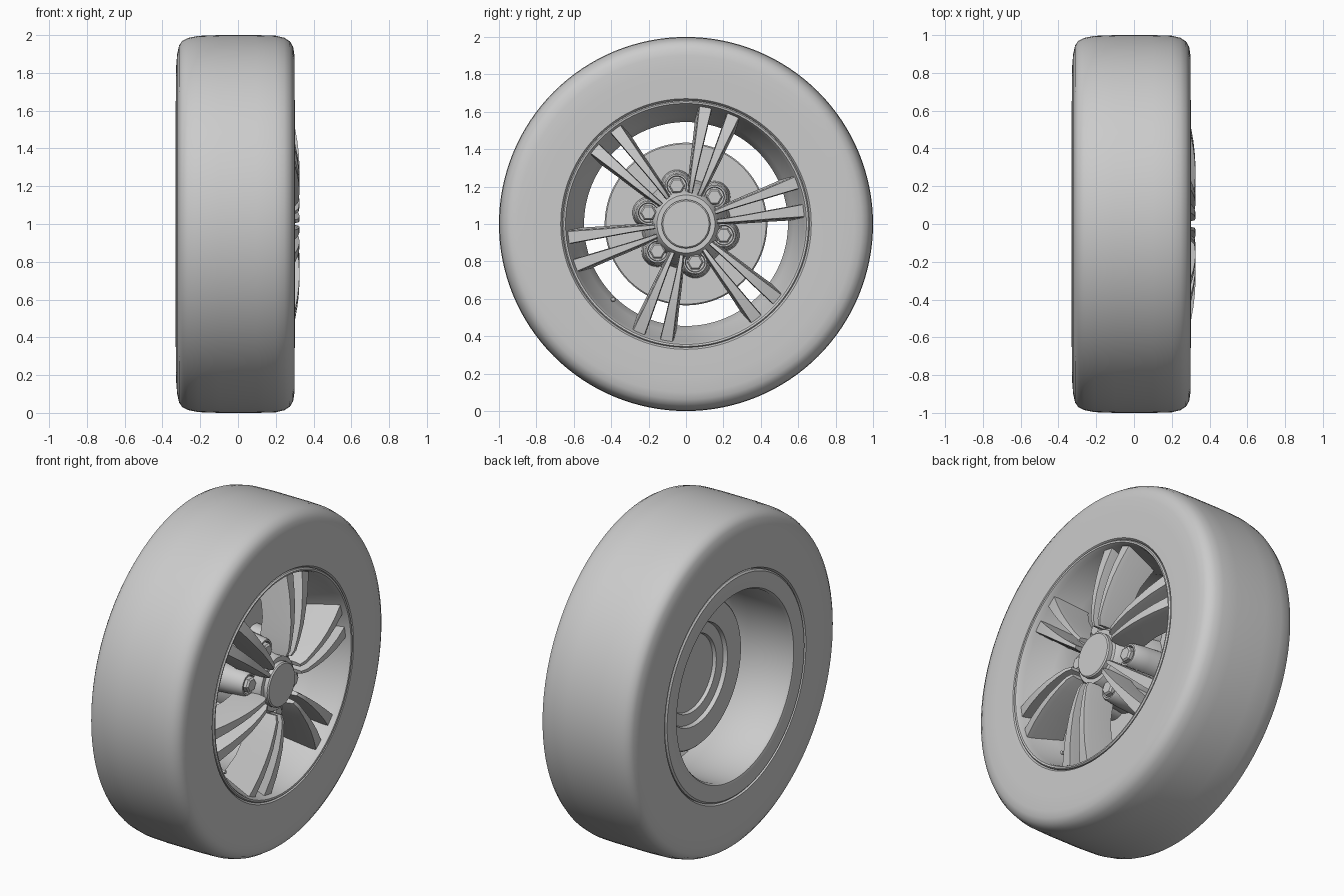
import bpy, bmesh, math
from math import sin, cos, pi, radians

CZ = 1.0                      # wheel axle runs along x at this height
SPOKE0 = radians(13.5)        # angle of first spoke pair


def finish(name, bm, angle=35):
    bmesh.ops.recalc_face_normals(bm, faces=bm.faces)
    me = bpy.data.meshes.new(name)
    bm.to_mesh(me)
    bm.free()
    ob = bpy.data.objects.new(name, me)
    bpy.context.collection.objects.link(ob)
    bpy.ops.object.select_all(action='DESELECT')
    ob.select_set(True)
    bpy.context.view_layer.objects.active = ob
    bpy.ops.object.shade_smooth_by_angle(angle=radians(angle))
    return ob


def lathe(name, profile, n=96, y=0.0, z=0.0, closed=False, angle=35, turn=0.0):
    """Spin (x, radius) points about an axle parallel to x."""
    bm = bmesh.new()
    rings = []
    for x, r in profile:
        if r == 0:
            rings.append([bm.verts.new((x, y, CZ + z))] * n)
        else:
            rings.append([bm.verts.new((x, y + r * cos(turn + 2 * pi * i / n),
                                        CZ + z + r * sin(turn + 2 * pi * i / n)))
                          for i in range(n)])
    if closed:
        rings.append(rings[0])
    for a, b in zip(rings, rings[1:]):
        for i in range(n):
            j = (i + 1) % n
            bm.faces.new(list(dict.fromkeys((a[i], a[j], b[j], b[i]))))
    return finish(name, bm, angle)


def spoke(name, ang, side):
    """Loft a tapered bar outwards; rows: radius, offset, front/back x, front/back half width."""
    rows = [(0.165, 0.024, 0.305, 0.13, 0.008, 0.018),
            (0.20, 0.029, 0.321, 0.13, 0.010, 0.022),
            (0.27, 0.038, 0.325, 0.14, 0.013, 0.026),
            (0.35, 0.047, 0.324, 0.145, 0.017, 0.031),
            (0.43, 0.055, 0.315, 0.13, 0.021, 0.036),
            (0.52, 0.065, 0.299, 0.09, 0.026, 0.042),
            (0.638, 0.078, 0.268, 0.03, 0.033, 0.050)]
    bm = bmesh.new()
    prev = None
    for r, o, xf, xb, wf, wb in rows:
        # the slot side stays steep, the outer side flares towards the back
        section = [(xf, o - wf), (xf, o + wf), (xf - 0.03, o + wf + 0.006),
                   (xb, o + wb), (xb, o - wf - 0.004), (xf - 0.03, o - wf - 0.003)]
        ring = []
        for x, t in section:
            t *= side
            ring.append(bm.verts.new((x, r * cos(ang) - t * sin(ang),
                                      CZ + r * sin(ang) + t * cos(ang))))
        if prev:
            for i in range(6):
                j = (i + 1) % 6
                bm.faces.new((prev[i], prev[j], ring[j], ring[i]))
        else:
            bm.faces.new(ring)
        prev = ring
    bm.faces.new(prev)
    return finish(name, bm, 25)


# Tyre with rounded shoulders
lathe("tyre", [(-0.30, 0.655), (-0.327, 0.67), (-0.328, 0.83), (-0.322, 0.90),
               (-0.312, 0.945), (-0.295, 0.97), (-0.265, 0.985), (-0.21, 0.996),
               (-0.1, 1.0), (0.1, 1.0), (0.2, 0.997), (0.245, 0.986), (0.275, 0.967),
               (0.292, 0.938), (0.298, 0.90), (0.30, 0.82), (0.298, 0.67),
               (0.28, 0.655)], n=128, closed=True, angle=40)

# Rim barrel with front lip and flat back flange
lathe("rim_barrel", [(0.27, 0.66), (0.295, 0.66), (0.302, 0.654), (0.300, 0.644),
                     (0.285, 0.636), (0.26, 0.63), (0.12, 0.575), (0.05, 0.545),
                     (-0.31, 0.545), (-0.326, 0.555), (-0.33, 0.57), (-0.33, 0.65),
                     (-0.322, 0.66)], n=128, closed=True)

# Brake disc with stepped recess at the back
lathe("brake_disc", [(0.0, 0.0), (0.0, 0.428), (-0.007, 0.435), (-0.058, 0.435),
                     (-0.065, 0.428), (-0.065, 0.30), (-0.04, 0.295), (-0.04, 0.23),
                     (-0.02, 0.225), (-0.02, 0.0)])

# Hub body and centre cap
lathe("hub", [(-0.005, 0.0), (-0.005, 0.24), (0.10, 0.225), (0.17, 0.19),
              (0.24, 0.17), (0.262, 0.155), (0.262, 0.0)], n=64)
lathe("centre_cap", [(0.25, 0.0), (0.25, 0.13), (0.285, 0.13), (0.292, 0.123),
                     (0.292, 0.0)], n=64)

# Six spoke pairs, with a wheel nut cup and hex nut between each pair
for k in range(6):
    a = SPOKE0 + k * pi / 3
    spoke(f"spoke_{k}_a", a, 1)
    spoke(f"spoke_{k}_b", a, -1)
    b = a + pi / 6
    y, z = 0.21 * cos(b), 0.21 * sin(b)
    lathe(f"nut_cup_{k}", [(-0.003, 0.0), (-0.003, 0.085), (0.12, 0.078), (0.205, 0.068),
                           (0.215, 0.062), (0.215, 0.053), (0.17, 0.05), (0.17, 0.0)],
          n=32, y=y, z=z)
    lathe(f"wheel_nut_{k}", [(0.16, 0.0), (0.16, 0.045), (0.225, 0.045), (0.235, 0.036),
                             (0.235, 0.0)], n=6, y=y, z=z, angle=20)

# Tyre valve
v = radians(226)
lathe("valve", [(0.06, 0.0), (0.06, 0.014), (0.15, 0.014), (0.155, 0.010), (0.19, 0.010),
                (0.19, 0.0)], n=16, y=0.56 * cos(v), z=0.56 * sin(v))
